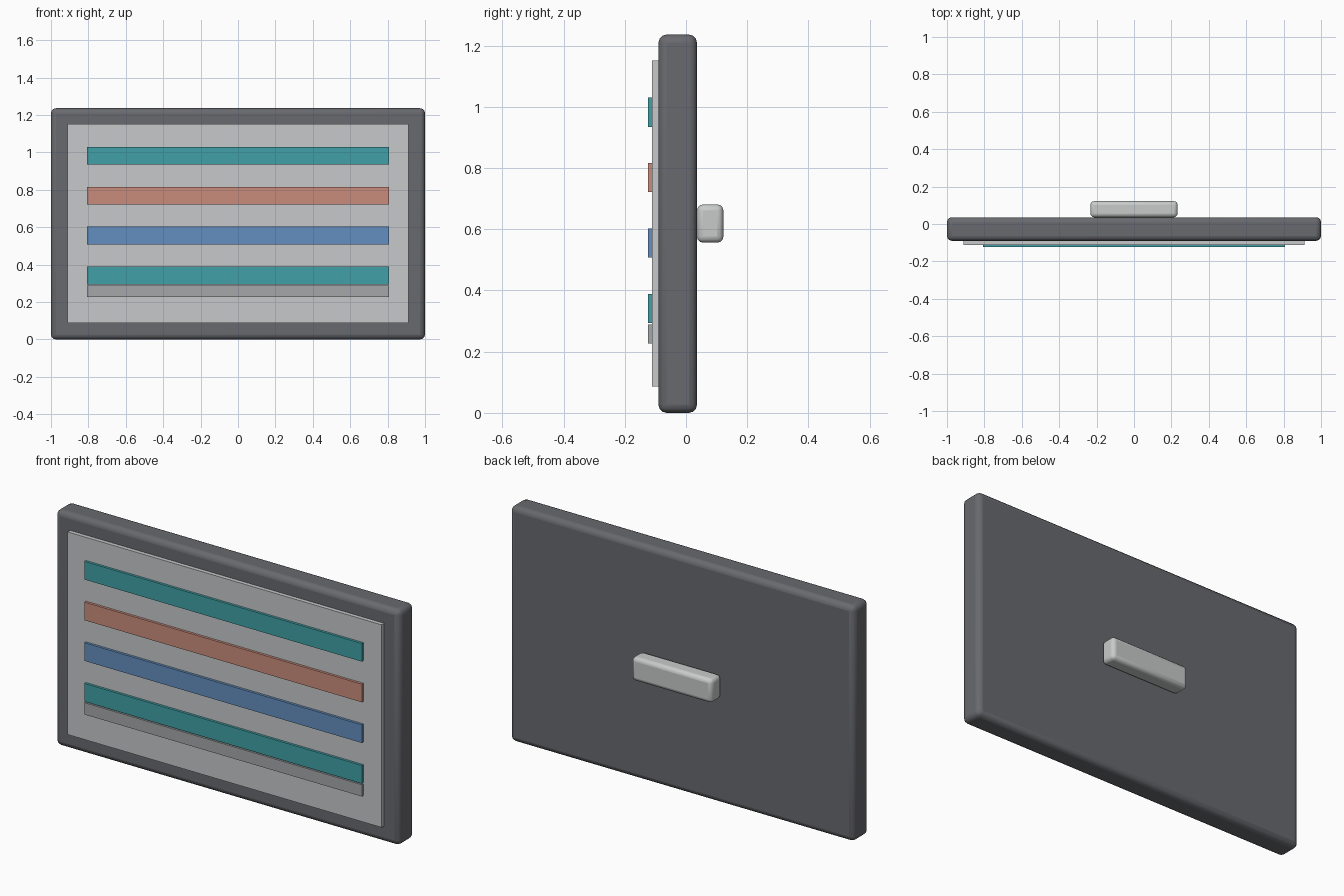
import bpy
from mathutils import Vector

if "Cube" in bpy.data.objects:
    bpy.data.objects.remove(bpy.data.objects["Cube"], do_unlink=True)


def material(name, r, g, b):
    mat = bpy.data.materials.new(name)
    mat.use_nodes = True
    mat.diffuse_color = (r, g, b, 1)
    mat.node_tree.nodes["Principled BSDF"].inputs["Base Color"].default_value = (r, g, b, 1)
    return mat


def box(name, x, y, z, mat, bevel=0):
    """Box from (min, max) ranges, with optional rounded edges."""
    lo, hi = (Vector(corner) for corner in zip(x, y, z))
    bpy.ops.mesh.primitive_cube_add(size=1, location=(lo + hi) / 2)
    obj = bpy.context.object
    obj.name = name
    obj.scale = hi - lo
    bpy.ops.object.transform_apply(location=False, rotation=False, scale=True)
    obj.data.materials.append(mat)
    if bevel:
        mod = obj.modifiers.new("rounded_edges", "BEVEL")
        mod.width = bevel
        mod.segments = 3
        bpy.ops.object.shade_smooth_by_angle()
    return obj


charcoal = material("charcoal", 0.14, 0.143, 0.158)
light_grey = material("light_grey", 0.57, 0.58, 0.59)
pale_grey = material("pale_grey", 0.58, 0.60, 0.59)
mid_grey = material("mid_grey", 0.38, 0.39, 0.395)
teal = material("teal", 0.052, 0.355, 0.385)
coral = material("coral", 0.59, 0.26, 0.2)
blue = material("blue", 0.123, 0.275, 0.52)

# Body, front panel and rear handle
box("frame", (-1, 1), (-0.09, 0.036), (0, 1.236), charcoal, 0.027)
box("panel", (-0.912, 0.912), (-0.111, -0.089), (0.087, 1.151), light_grey)
box("rear_handle", (-0.233, 0.233), (0.036, 0.122), (0.556, 0.681), pale_grey, 0.02)

# Evenly spaced coloured strips, then the narrow grey one at the bottom
strip_x, strip_y = (-0.806, 0.806), (-0.124, -0.111)
for i, mat in enumerate((teal, blue, coral, teal)):
    if i in (0, 3):
        label = "teal_strip_low" if i == 0 else "teal_strip_high"
    else:
        label = mat.name + "_strip"
    bottom = 0.294 + 0.2135 * i
    box(label, strip_x, strip_y, (bottom, bottom + 0.095), mat)
box("grey_strip", strip_x, strip_y, (0.226, 0.288), mid_grey)
